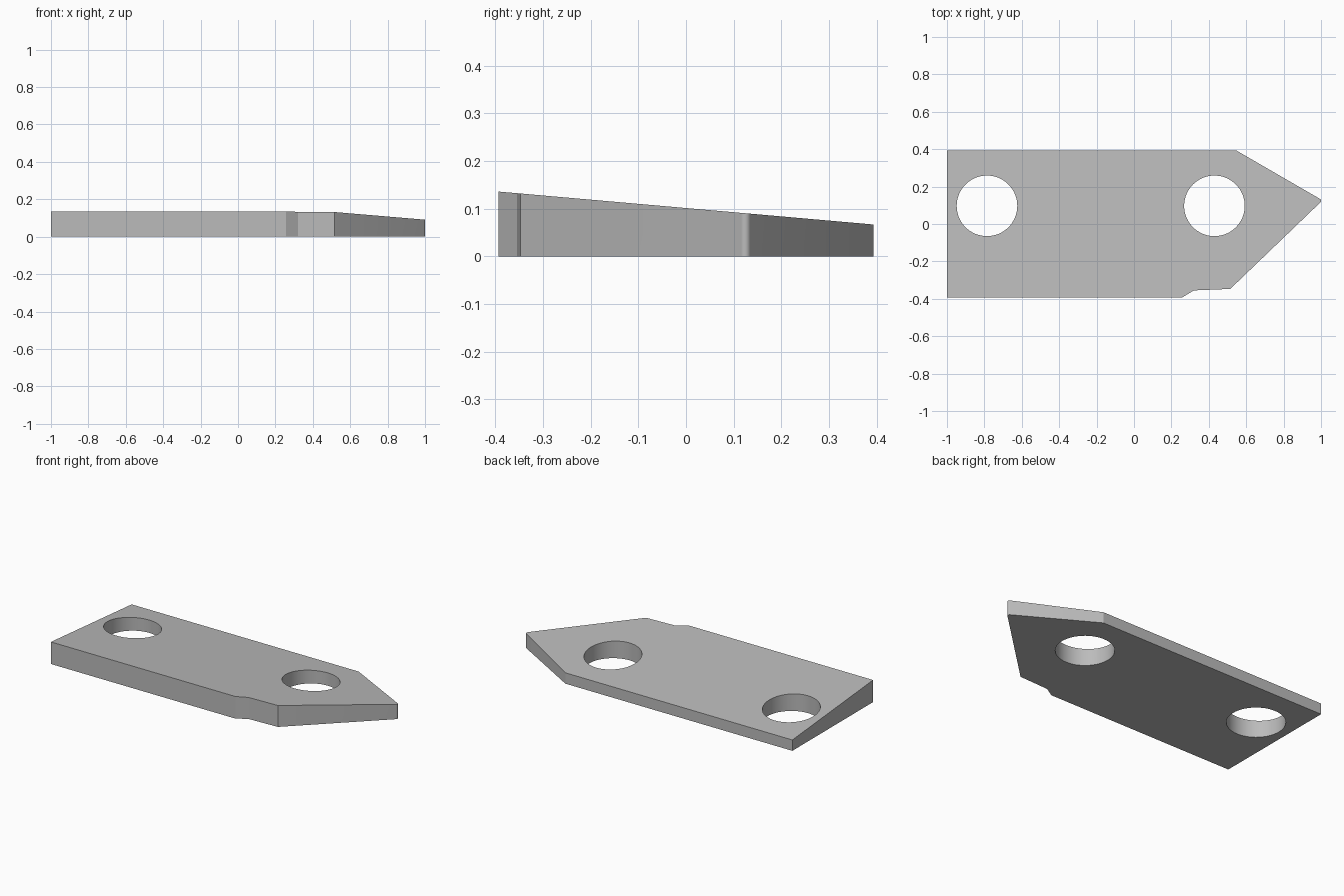
import bpy, bmesh, math

cube = bpy.data.objects.get("Cube")
if cube:
    bpy.data.objects.remove(cube, do_unlink=True)

HALF_W = 0.393
FRONT_H, BACK_H = 0.136, 0.067

# Plain grey metal
metal = bpy.data.materials.new("grey metal")
metal.use_nodes = True
color = (0.5, 0.5, 0.5, 1)
metal.diffuse_color = color
metal.node_tree.nodes["Principled BSDF"].inputs["Base Color"].default_value = color


def circle(cx, cy, r, n=64):
    return [(cx + r * math.cos(2 * math.pi * i / n),
             cy + r * math.sin(2 * math.pi * i / n)) for i in range(n)]


def rounded_tip(cx, cy, r, start, end, n=8):
    angles = [math.radians(start + (end - start) * i / n) for i in range(n + 1)]
    return [(cx + r * math.cos(a), cy + r * math.sin(a)) for a in angles]


# Plate outline: notch in the front edge, pointed left end with a rounded tip
outline = [(-1, -HALF_W), (0.257, -HALF_W), (0.32, -0.355), (0.515, -0.347)]
outline += rounded_tip(0.988, 0.124, 0.012, -44, 60)
outline += [(0.547, HALF_W), (-1, HALF_W)]
holes = [circle(x, 0.097, 0.162) for x in (-0.786, 0.43)]

# Fill the outline around the two bolt holes
bm = bmesh.new()
edges = []
for loop in [outline] + holes:
    verts = [bm.verts.new((x, y, 0)) for x, y in loop]
    edges += [bm.edges.new((a, b)) for a, b in zip(verts, verts[1:] + verts[:1])]
bmesh.ops.triangle_fill(bm, edges=edges, use_beauty=True, normal=(0, 0, 1))

# Raise the top to a slope that thins toward the back
raised = bmesh.ops.extrude_face_region(bm, geom=bm.faces[:], use_keep_orig=True)
for v in raised["geom"]:
    if isinstance(v, bmesh.types.BMVert):
        t = (v.co.y + HALF_W) / (2 * HALF_W)
        v.co.z = FRONT_H + (BACK_H - FRONT_H) * t
bmesh.ops.recalc_face_normals(bm, faces=bm.faces[:])

mesh = bpy.data.meshes.new("wedge_plate")
bm.to_mesh(mesh)
bm.free()
mesh.materials.append(metal)
plate = bpy.data.objects.new("wedge_plate", mesh)
bpy.context.collection.objects.link(plate)

# Smooth hole walls and tip, sharp rims
bpy.ops.object.select_all(action="DESELECT")
plate.select_set(True)
bpy.context.view_layer.objects.active = plate
bpy.ops.object.shade_smooth_by_angle(angle=math.radians(25))
